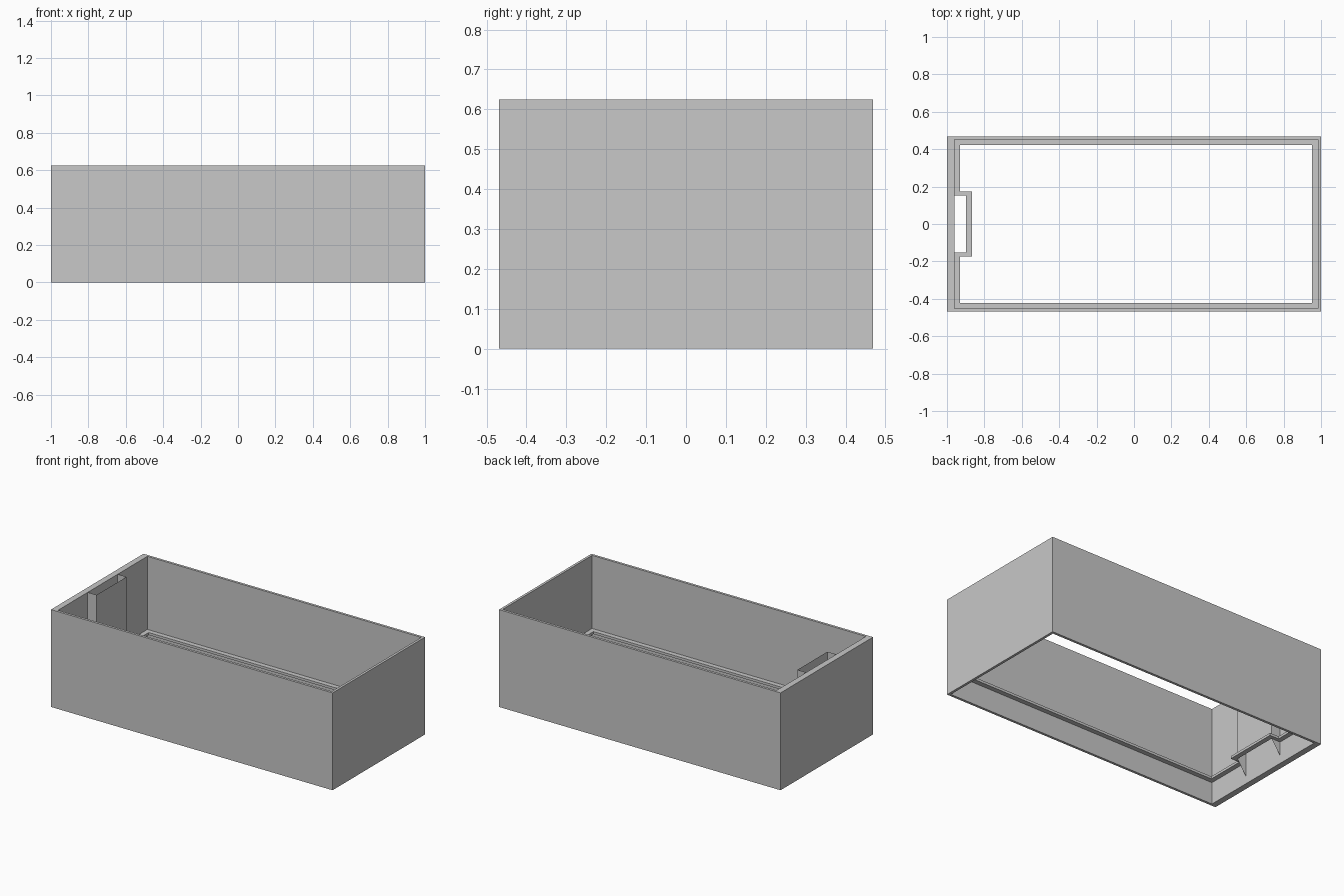
import bpy
import bmesh

cube = bpy.data.objects.get("Cube")
if cube:
    bpy.data.objects.remove(cube, do_unlink=True)

# Overall sizes
HEIGHT = 0.625
HALF_X, HALF_Y = 1.0, 0.469
IN_LEFT, IN_RIGHT, IN_Y = -0.961, 0.984, 0.453      # inner faces of the walls
LEDGE = 0.031                                       # how far the ledge sticks out
LEDGE_Z0, LEDGE_Z1 = 0.14, 0.156
POCKET_X, POCKET_Y, POCKET_TIP = -0.898, 0.152, 0.05

gray = bpy.data.materials.new("plain gray")
gray.use_nodes = True
color = (0.58, 0.58, 0.58, 1.0)
gray.diffuse_color = color
gray.node_tree.nodes["Principled BSDF"].inputs["Base Color"].default_value = color


def add_object(name, bm):
    mesh = bpy.data.meshes.new(name)
    bm.to_mesh(mesh)
    bm.free()
    mesh.materials.append(gray)
    obj = bpy.data.objects.new(name, mesh)
    bpy.context.collection.objects.link(obj)
    return obj


def frame(name, outer, inner, z0, z1):
    """Closed ring between two matching outlines, from z0 to z1."""
    bm = bmesh.new()
    loops = [[bm.verts.new((x, y, z)) for x, y in outline]
             for outline, z in ((outer, z0), (outer, z1), (inner, z1), (inner, z0))]
    count = len(outer)
    for k in range(4):
        a, b = loops[k], loops[(k + 1) % 4]
        for i in range(count):
            j = (i + 1) % count
            bm.faces.new((a[i], a[j], b[j], b[i]))
    bmesh.ops.recalc_face_normals(bm, faces=bm.faces)
    return add_object(name, bm)


def rectangle(x0, x1, y):
    return [(x0, -y), (x1, -y), (x1, y), (x0, y)]


def notched(x0, x1, y, notch_x, notch_y):
    """Rectangle with a step pushed in from its x0 side."""
    return rectangle(x0, x1, y) + [(x0, notch_y), (notch_x, notch_y),
                                   (notch_x, -notch_y), (x0, -notch_y)]


# Four outer walls, open at top and bottom
frame("outer_walls", rectangle(-HALF_X, HALF_X, HALF_Y),
      rectangle(IN_LEFT, IN_RIGHT, IN_Y), 0, HEIGHT)

# Thin ledge running round the inside and round the pocket
frame("inner_ledge",
      notched(IN_LEFT, IN_RIGHT, IN_Y, POCKET_X, POCKET_Y),
      notched(IN_LEFT + LEDGE, IN_RIGHT - LEDGE, IN_Y - LEDGE,
              POCKET_X + LEDGE, POCKET_Y + 0.022),
      LEDGE_Z0, LEDGE_Z1)

# Thin sheet pocket on the end wall, with pointed lower side flaps
bm = bmesh.new()
edges = []
for y in (-POCKET_Y, POCKET_Y):
    side = [(IN_LEFT, POCKET_TIP), (POCKET_X, LEDGE_Z0),
            (POCKET_X, HEIGHT), (IN_LEFT, HEIGHT)]
    verts = [bm.verts.new((x, y, z)) for x, z in side]
    bm.faces.new(verts)
    edges.append(verts[1:3])
bm.faces.new((edges[0][0], edges[1][0], edges[1][1], edges[0][1]))
bmesh.ops.recalc_face_normals(bm, faces=bm.faces)
add_object("end_pocket", bm)
